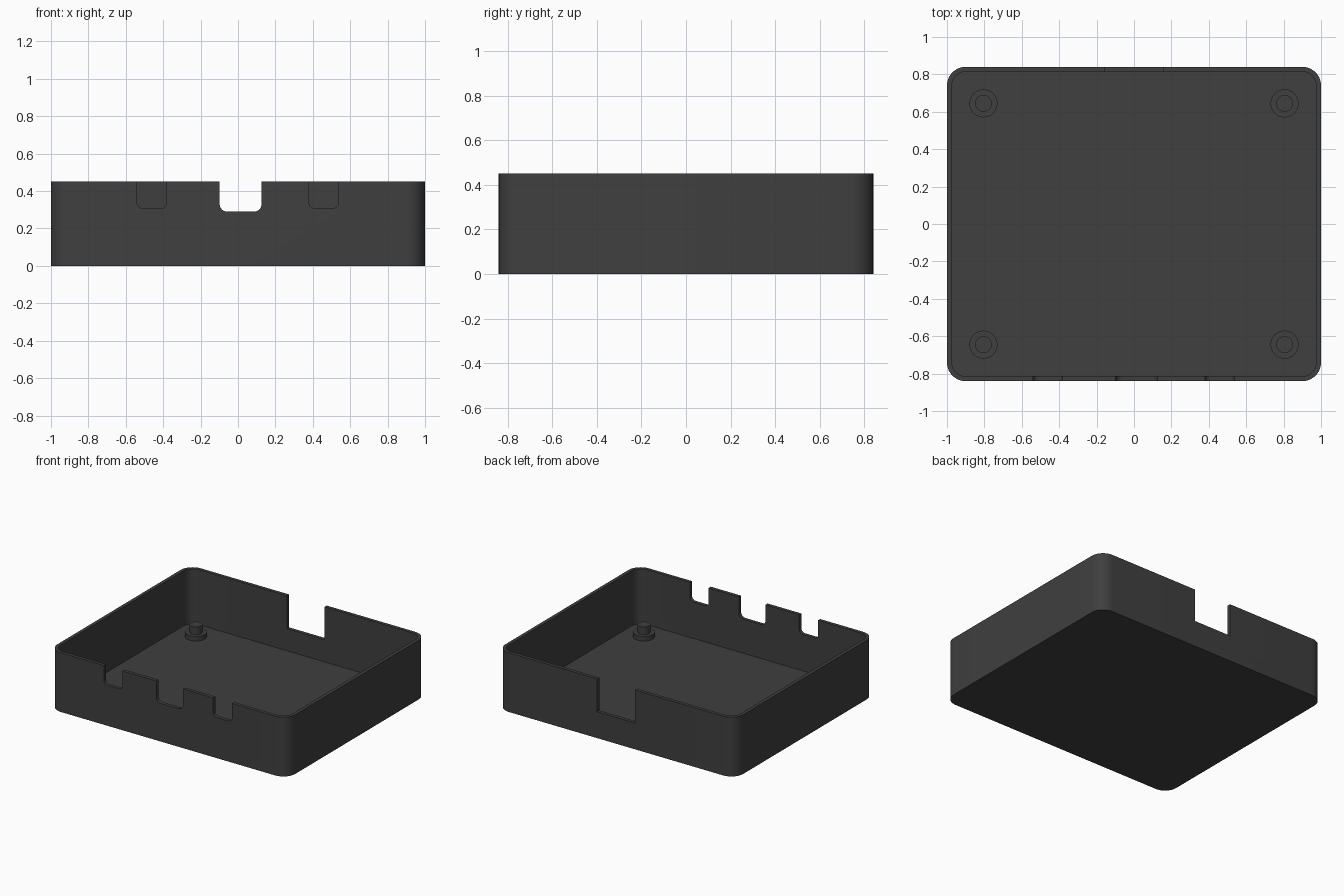
import bpy, bmesh, math

if "Cube" in bpy.data.objects:
    bpy.data.objects.remove(bpy.data.objects["Cube"])

mat = bpy.data.materials.new("dark grey plastic")
mat.diffuse_color = (0.05, 0.05, 0.05, 1)
mat.use_nodes = True
mat.node_tree.nodes["Principled BSDF"].inputs["Base Color"].default_value = mat.diffuse_color


def rounded(x0, x1, y0, y1, radii, seg=12):
    """Counter-clockwise rectangle; radii: lower right, upper right, upper left, lower left."""
    pts = []
    corners = [(x1, y0, -1, 1), (x1, y1, -1, -1), (x0, y1, 1, -1), (x0, y0, 1, 1)]
    for i, ((x, y, sx, sy), r) in enumerate(zip(corners, radii)):
        if r == 0:
            pts.append((x, y))
            continue
        for k in range(seg + 1):
            a = math.radians(-90 + 90 * i + 90 * k / seg)
            pts.append((x + sx * r + r * math.cos(a), y + sy * r + r * math.sin(a)))
    return pts


def prism(name, pts, lo, hi, place):
    """Extrude a 2D outline between lo and hi; place maps (u, v, depth) to xyz."""
    bm = bmesh.new()
    a = [bm.verts.new(place(u, v, lo)) for u, v in pts]
    b = [bm.verts.new(place(u, v, hi)) for u, v in pts]
    bm.faces.new(a[::-1])
    bm.faces.new(b)
    n = len(pts)
    for i in range(n):
        j = (i + 1) % n
        bm.faces.new((a[i], a[j], b[j], b[i]))
    bmesh.ops.recalc_face_normals(bm, faces=bm.faces)
    me = bpy.data.meshes.new(name)
    bm.to_mesh(me)
    bm.free()
    me.materials.append(mat)
    ob = bpy.data.objects.new(name, me)
    bpy.context.collection.objects.link(ob)
    return ob


def upright(u, v, d):
    return (u, v, d)


def through_wall(u, v, d):
    return (u, d, v)


def smooth(ob):
    bpy.ops.object.select_all(action='DESELECT')
    ob.select_set(True)
    bpy.context.view_layer.objects.active = ob
    bpy.ops.object.shade_smooth_by_angle(angle=math.radians(30))


def cut(ob, cutter):
    m = ob.modifiers.new("cut", 'BOOLEAN')
    m.operation = 'DIFFERENCE'
    m.solver = 'EXACT'
    m.object = cutter
    bpy.context.view_layer.objects.active = ob
    bpy.ops.object.modifier_apply(modifier=m.name)
    bpy.data.objects.remove(cutter)


# Open tray: outer block minus the inner cavity
W, D, H, T, FLOOR = 1.0, 0.84, 0.45, 0.026, 0.032
tray = prism("tray", rounded(-W, W, -D, D, [0.1] * 4), 0, H, upright)
cut(tray, prism("cavity", rounded(-W + T, W - T, -D + T, D - T, [0.075] * 4),
                FLOOR, H + 0.2, upright))

# Port notches in the front wall, rounded at the bottom
for x0, x1, z, r in [(-0.54, -0.382, 0.308, 0.03), (-0.098, 0.126, 0.29, 0.04),
                     (0.38, 0.537, 0.308, 0.03)]:
    cut(tray, prism("port", rounded(x0, x1, z, H + 0.1, [r, 0, 0, r], 8),
                    -D - 0.1, -D + 0.1, through_wall))

# Square notch in the back wall
cut(tray, prism("back_notch", rounded(-0.158, 0.158, 0.2, H + 0.1, [0] * 4),
                D - 0.1, D + 0.1, through_wall))
smooth(tray)

# Stepped mounting posts in the four corners
for sx in (-1, 1):
    for sy in (-1, 1):
        for name, r, lo, hi in [("post_base", 0.075, FLOOR, 0.067), ("post_pin", 0.045, 0.067, 0.125)]:
            ring = [(sx * 0.805 + r * math.cos(math.tau * k / 40),
                     sy * 0.645 + r * math.sin(math.tau * k / 40)) for k in range(40)]
            smooth(prism(name, ring, lo, hi, upright))
